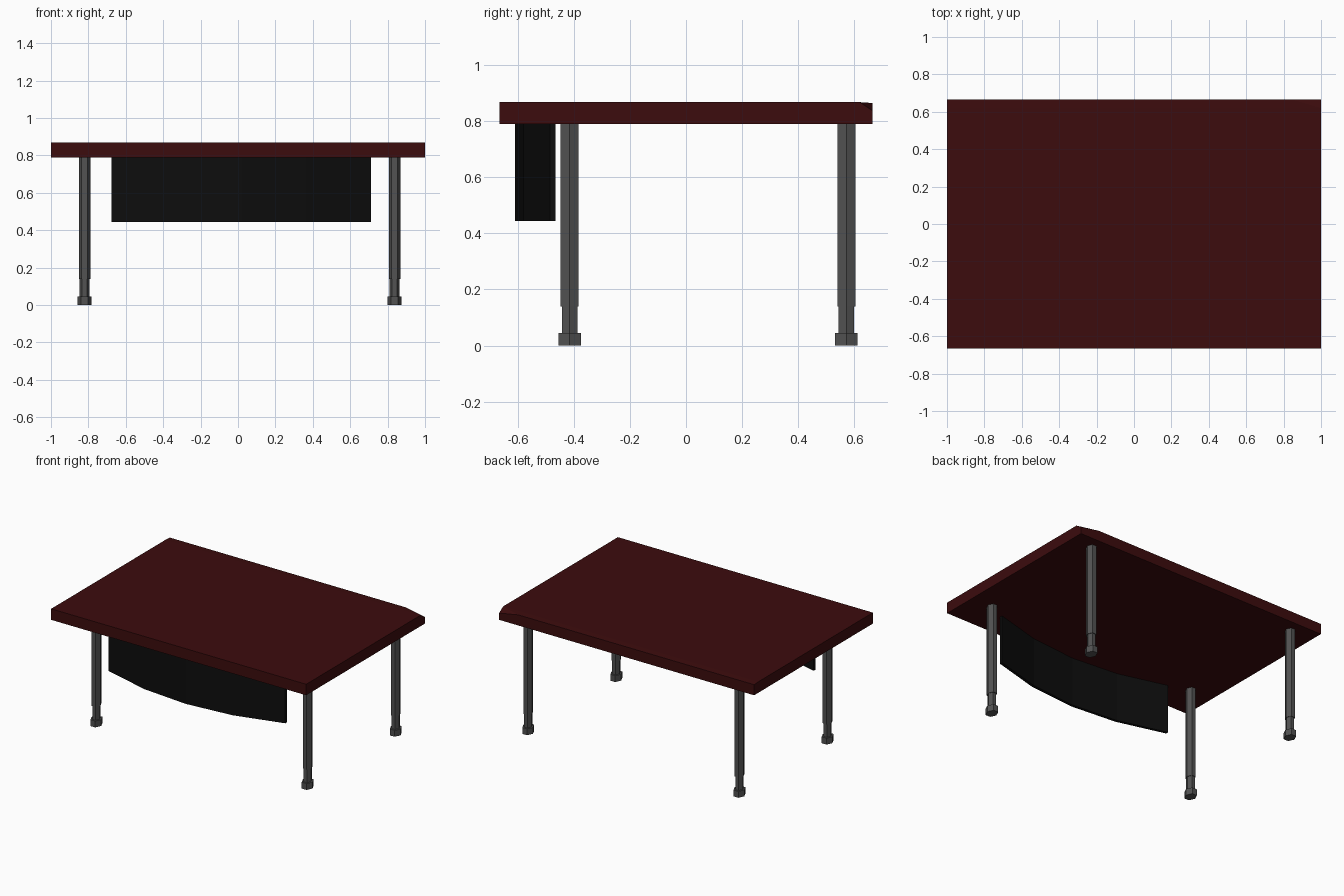
import bpy
import bmesh
import math

cube = bpy.data.objects.get("Cube")
if cube:
    bpy.data.objects.remove(cube, do_unlink=True)


def material(name, color):
    mat = bpy.data.materials.new(name)
    mat.use_nodes = True
    mat.diffuse_color = color
    mat.node_tree.nodes["Principled BSDF"].inputs["Base Color"].default_value = color
    return mat


wood = material("dark red wood", (0.045, 0.0035, 0.004, 1))
metal = material("grey metal", (0.085, 0.085, 0.085, 1))
black = material("black panel", (0.004, 0.004, 0.004, 1))


def finish(name, bm, mat):
    bmesh.ops.recalc_face_normals(bm, faces=bm.faces)
    mesh = bpy.data.meshes.new(name)
    bm.to_mesh(mesh)
    bm.free()
    mesh.materials.append(mat)
    obj = bpy.data.objects.new(name, mesh)
    bpy.context.collection.objects.link(obj)
    return obj


def extrude_outline(bm, outline, z0, z1):
    """Close a flat outline into a prism between two heights."""
    face = bm.faces.new([bm.verts.new((x, y, z0)) for x, y in outline])
    new = bmesh.ops.extrude_face_region(bm, geom=[face])["geom"]
    top = [v for v in new if isinstance(v, bmesh.types.BMVert)]
    bmesh.ops.translate(bm, verts=top, vec=(0, 0, z1 - z0))


# Table top: slab with a shallow back strip and one dropped back corner
TOP_LOW, TOP_HIGH, DEPTH = 0.79, 0.868, 0.665
bm = bmesh.new()
extrude_outline(bm, [(-1, -DEPTH), (1, -DEPTH), (1, DEPTH), (-1, DEPTH)], TOP_LOW, TOP_HIGH)
for point, normal in (((0, 0.62, 0), (0, 1, 0)), ((0.85, 0, 0), (1, 0, 0))):
    bmesh.ops.bisect_plane(bm, geom=bm.verts[:] + bm.edges[:] + bm.faces[:],
                           plane_co=point, plane_no=normal)
for v in bm.verts:
    if v.co.y > 0.65 and v.co.z > TOP_LOW + 0.01:
        v.co.z -= 0.03 if v.co.x > 0.9 else 0.003
bmesh.ops.triangulate(bm, faces=[f for f in bm.faces if f.calc_center_median().y > 0.62])
finish("table_top", bm, wood)

# Modesty panel: bowed sheet hanging under the front edge
X0, X1, SEGMENTS, THICK = -0.675, 0.71, 4, 0.02
front = []
for i in range(SEGMENTS + 1):
    t = i / SEGMENTS
    front.append((X0 + (X1 - X0) * t, -0.61 + 0.125 * (2 * t - 1) ** 2))
back = [(x, y + THICK) for x, y in reversed(front)]
bm = bmesh.new()
extrude_outline(bm, front + back, 0.445, TOP_LOW)
finish("modesty_panel", bm, black)


# Legs: six-sided tube, narrower adjuster stem and wider foot
def hexagon(cx, cy, width, depth):
    pts = []
    for i in range(6):
        a = math.tau * i / 6
        pts.append((cx + width / 2 * math.cos(a),
                    cy + depth / 2 * math.sin(a) / math.sin(math.pi / 3)))
    return pts


SECTIONS = ((0.075, 0.08, 0, 0.045), (0.053, 0.055, 0.045, 0.14),
            (0.062, 0.065, 0.14, TOP_LOW))
for side, x in (("right", -0.82), ("left", 0.837)):
    for end, y in (("front", -0.415), ("back", 0.572)):
        bm = bmesh.new()
        for width, depth, z0, z1 in SECTIONS:
            extrude_outline(bm, hexagon(x, y, width, depth), z0, z1)
        finish(f"{end}_{side}_leg", bm, metal)
